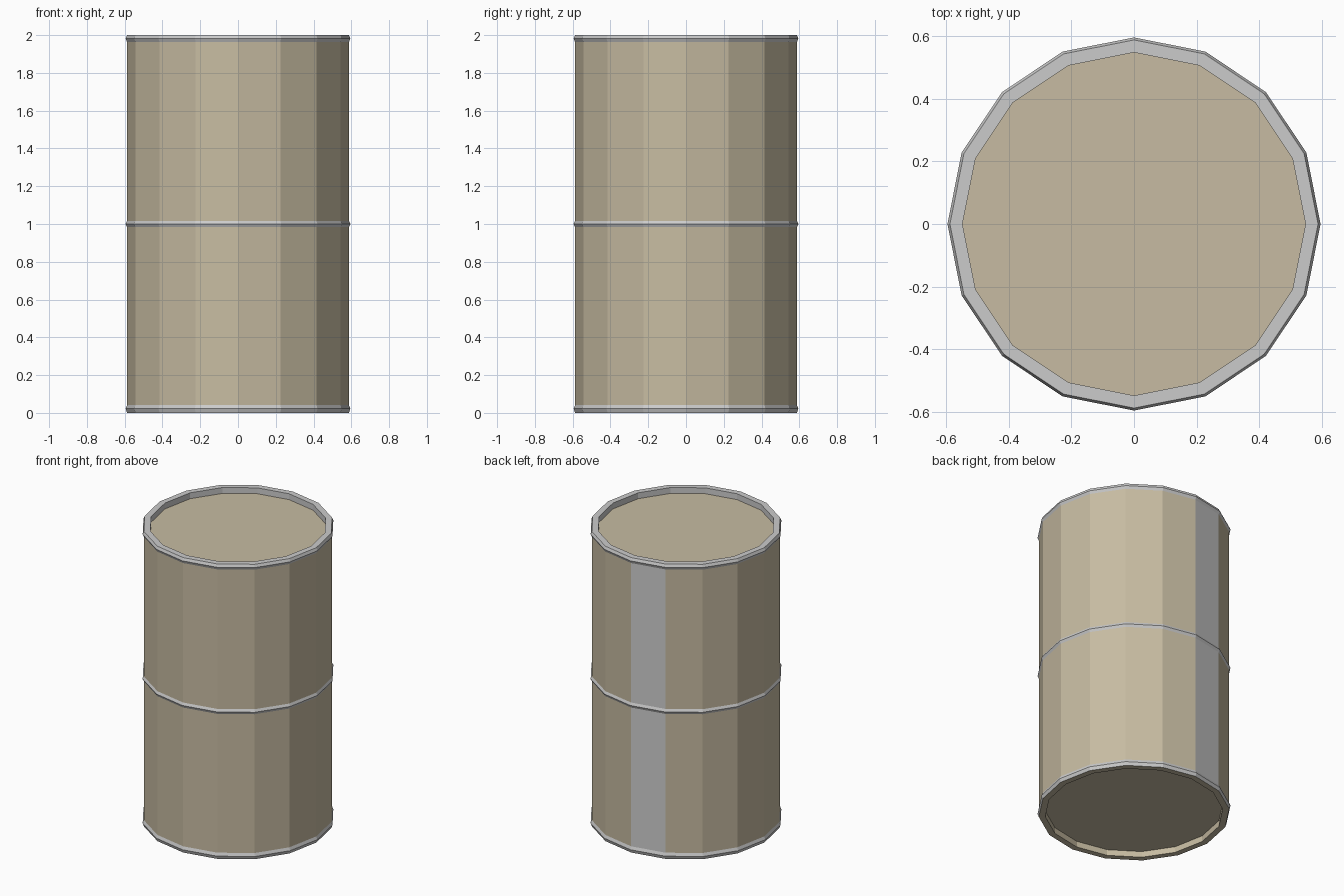
import bpy, bmesh
from math import cos, sin, tau

if "Cube" in bpy.data.objects:
    bpy.data.objects.remove(bpy.data.objects["Cube"])

SIDES = 16
R, R_HOOP, R_IN = 0.587, 0.595, 0.547
RECESS = 0.04

tan = bpy.data.materials.new("tan_paint")
tan.diffuse_color = (0.57, 0.50, 0.36, 1)
tan.use_nodes = True
tan.node_tree.nodes["Principled BSDF"].inputs["Base Color"].default_value = tan.diffuse_color


def lathe(name, profile, sides=range(SIDES), mat=None):
    """Revolve (radius, z) points around z, keeping only the listed sides."""
    bm = bmesh.new()
    rings = []
    for r, z in profile:
        if r == 0:
            rings.append([bm.verts.new((0, 0, z))] * SIDES)
        else:
            rings.append([bm.verts.new((r * cos(tau * i / SIDES), r * sin(tau * i / SIDES), z))
                          for i in range(SIDES)])
    for a, b in zip(rings, rings[1:]):
        for i in sides:
            j = (i + 1) % SIDES
            bm.faces.new(dict.fromkeys((a[i], a[j], b[j], b[i])))
    bmesh.ops.delete(bm, geom=[v for v in bm.verts if not v.link_faces], context='VERTS')
    mesh = bpy.data.meshes.new(name)
    bm.to_mesh(mesh)
    bm.free()
    obj = bpy.data.objects.new(name, mesh)
    bpy.context.collection.objects.link(obj)
    if mat:
        mesh.materials.append(mat)
    return obj


# Side wall: one grey seam panel at the back, all other sides painted
SEAM = 4
wall = [(R, 0.0), (R, 1.98)]
lathe("barrel_wall", wall, [i for i in range(SIDES) if i != SEAM], tan)
lathe("seam_panel", wall, [SEAM])

# Recessed ends
lathe("bottom_end", [(0, RECESS), (R_IN, RECESS), (R_IN, 0), (R, 0)], mat=tan)
lathe("lid", [(R_IN, 2 - RECESS), (0, 2 - RECESS)], mat=tan)

# Hoops, the top one folding over into the rim
lathe("bottom_hoop", [(R, 0.0), (R_HOOP, 0.022), (R, 0.042)])
lathe("middle_hoop", [(R, 0.983), (R_HOOP, 1.0), (R, 1.017)])
lathe("top_rim", [(R, 1.963), (R_HOOP, 1.981), (R, 2.0), (R_IN, 2.0), (R_IN, 2 - RECESS)])
